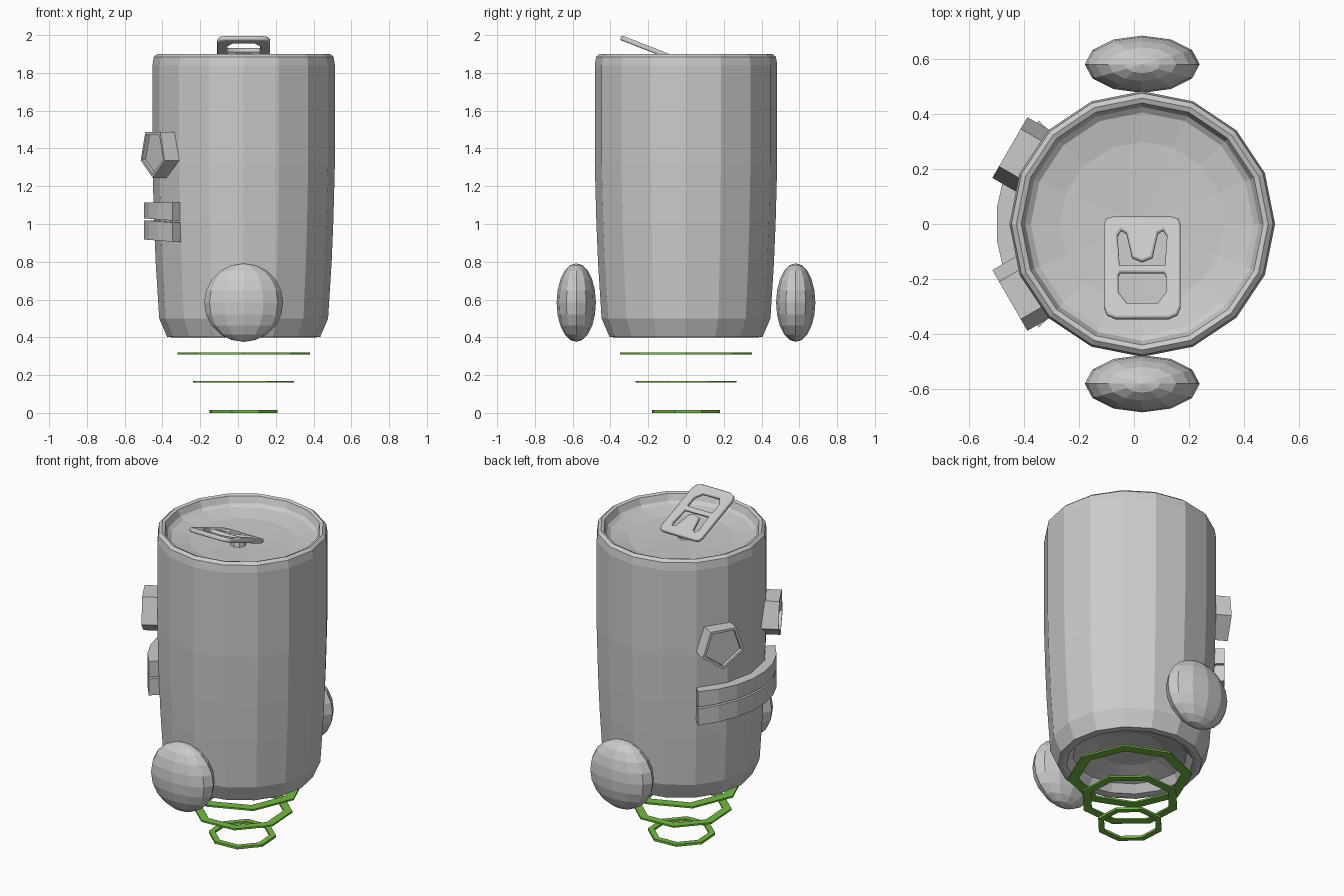
import bpy, bmesh
from math import sin, cos, pi, radians
from mathutils import Matrix, Vector

if "Cube" in bpy.data.objects:
    bpy.data.objects.remove(bpy.data.objects["Cube"])

CX = 0.03  # can axis sits slightly right of the origin


def finish(name, bm, matrix=None):
    bmesh.ops.recalc_face_normals(bm, faces=bm.faces)
    me = bpy.data.meshes.new(name)
    bm.to_mesh(me)
    bm.free()
    ob = bpy.data.objects.new(name, me)
    bpy.context.collection.objects.link(ob)
    if matrix:
        ob.matrix_world = matrix
    return ob


def lathe(name, profile, sides, matrix, start=0.0, closed=False):
    """Spin (radius, height) points round z; radius 0 makes a pole."""
    bm = bmesh.new()
    rings = []
    for r, z in profile:
        if r == 0:
            rings.append([bm.verts.new((0, 0, z))] * sides)
        else:
            rings.append([bm.verts.new((r * cos(start + 2 * pi * i / sides),
                                        r * sin(start + 2 * pi * i / sides), z))
                          for i in range(sides)])
    pairs = list(zip(rings, rings[1:]))
    if closed:
        pairs.append((rings[-1], rings[0]))
    for a, b in pairs:
        for i in range(sides):
            j = (i + 1) % sides
            bm.faces.new(list(dict.fromkeys((a[i], a[j], b[j], b[i]))))
    return finish(name, bm, matrix)


def lip(name, z_low, z_high, low_drop, high_drop):
    """Curved bar wrapped round the -x side of the can."""
    bm = bmesh.new()
    cols = []
    for i in range(8):
        t = -1 + 2 * i / 7
        a = pi + t * radians(45)
        lo, hi = z_low - low_drop * t * t, z_high - high_drop * t * t
        cols.append([bm.verts.new((r * cos(a), r * sin(a), z))
                     for r, z in ((0.45, lo), (0.532, lo), (0.532, hi), (0.45, hi))])
    for a, b in zip(cols, cols[1:]):
        for k in range(4):
            bm.faces.new((a[k], a[(k + 1) % 4], b[(k + 1) % 4], b[k]))
    bm.faces.new(cols[0])
    bm.faces.new(cols[-1])
    return finish(name, bm, Matrix.Translation((CX, 0, 0)))


# can body with dished lid and hollow base
lathe("can_body", [
    (0, 0.50), (0.18, 0.49), (0.32, 0.45), (0.355, 0.405), (0.38, 0.40), (0.405, 0.402),
    (0.447, 0.50), (0.466, 0.80), (0.475, 1.02), (0.483, 1.32), (0.483, 1.84),
    (0.476, 1.885), (0.458, 1.90), (0.44, 1.893), (0.425, 1.855), (0.405, 1.84),
    (0.30, 1.82), (0, 1.81)], 16, Matrix.Translation((CX, 0, 0)))

# pull tab: plate with two holes, tilted up towards the front
outer = [(-.132, -.15), (-.122, -.178), (-.095, -.191), (.095, -.191), (.122, -.178),
         (.132, -.15), (.132, .165), (.125, .185), (.105, .191), (-.105, .191),
         (-.125, .185), (-.132, .165)]
tongue_hole = [(-.09, .0), (.09, .0), (.098, .125), (.08, .158), (.05, .14), (.03, .045),
               (0, .032), (-.03, .045), (-.05, .14), (-.08, .158), (-.098, .125)]
finger_hole = [(-.085, -.012), (.085, -.012), (.094, -.03), (.094, -.10), (.06, -.147),
               (-.06, -.147), (-.094, -.10), (-.094, -.03)]
cu = bpy.data.curves.new("pull_tab", 'CURVE')
cu.dimensions = '2D'
cu.fill_mode = 'BOTH'
cu.extrude = 0.005
cu.bevel_depth = 0.008
cu.bevel_resolution = 1
for pts in (outer, tongue_hole, finger_hole):
    sp = cu.splines.new('POLY')
    sp.points.add(len(pts) - 1)
    for p, (x, y) in zip(sp.points, pts):
        p.co = (x, y, 0, 1)
    sp.use_cyclic_u = True
tab = bpy.data.objects.new("pull_tab", cu)
bpy.context.collection.objects.link(tab)
tab.location = (CX, -0.16, 1.914)
tab.rotation_euler.x = radians(-21.5)
bpy.context.view_layer.objects.active = tab
tab.select_set(True)
bpy.ops.object.convert(target='MESH')

# rivet under the tab
lathe("tab_rivet", [(0, 0), (0.045, 0), (0.035, 0.05), (0, 0.055)], 8,
      Matrix.Translation((CX, -0.04, 1.81)))

# eyes: recessed pentagon prisms, point down
for side, a in (("back", radians(150)), ("front", radians(210))):
    n = Vector((cos(a), sin(a), 0))
    u = Vector((-sin(a), cos(a), 0))
    m = Matrix((u, Vector((0, 0, 1)), n)).transposed().to_4x4()
    m.translation = Vector((CX, 0, 1.378)) + n * 0.556
    lathe("eye_" + side, [(0, -.13), (.134, -.13), (.134, 0), (.116, 0), (.116, -.02), (0, -.02)],
          5, m, start=-pi / 2)

# lips
lip("upper_lip", 1.03, 1.115, 0.012, 0.0)
lip("lower_lip", 0.918, 1.02, 0.012, 0.012)

# flattened round hands on both sides
for side, s in (("front", -1), ("back", 1)):
    bm = bmesh.new()
    bmesh.ops.create_uvsphere(bm, u_segments=12, v_segments=10, radius=1)
    finish("hand_" + side, bm, Matrix.Translation((CX, s * 0.581, 0.584))
           @ Matrix.Diagonal((0.209, 0.104, 0.208, 1)))

# green hover rings
green = bpy.data.materials.new("green")
green.diffuse_color = (0.17, 0.5, 0.05, 1)
green.use_nodes = True
green.node_tree.nodes["Principled BSDF"].inputs["Base Color"].default_value = green.diffuse_color
for name, r, w, z, h, rot in (("top", .35, .06, .31, .01, 0),
                              ("middle", .283, .05, .16, .01, 26),
                              ("bottom", .19, .035, 0, .014, 26)):
    ring = lathe("hover_ring_" + name, [(r - w, 0), (r, 0), (r, h), (r - w, h)], 8,
                 Matrix.Translation((CX, 0, z)), start=radians(rot), closed=True)
    ring.data.materials.append(green)
